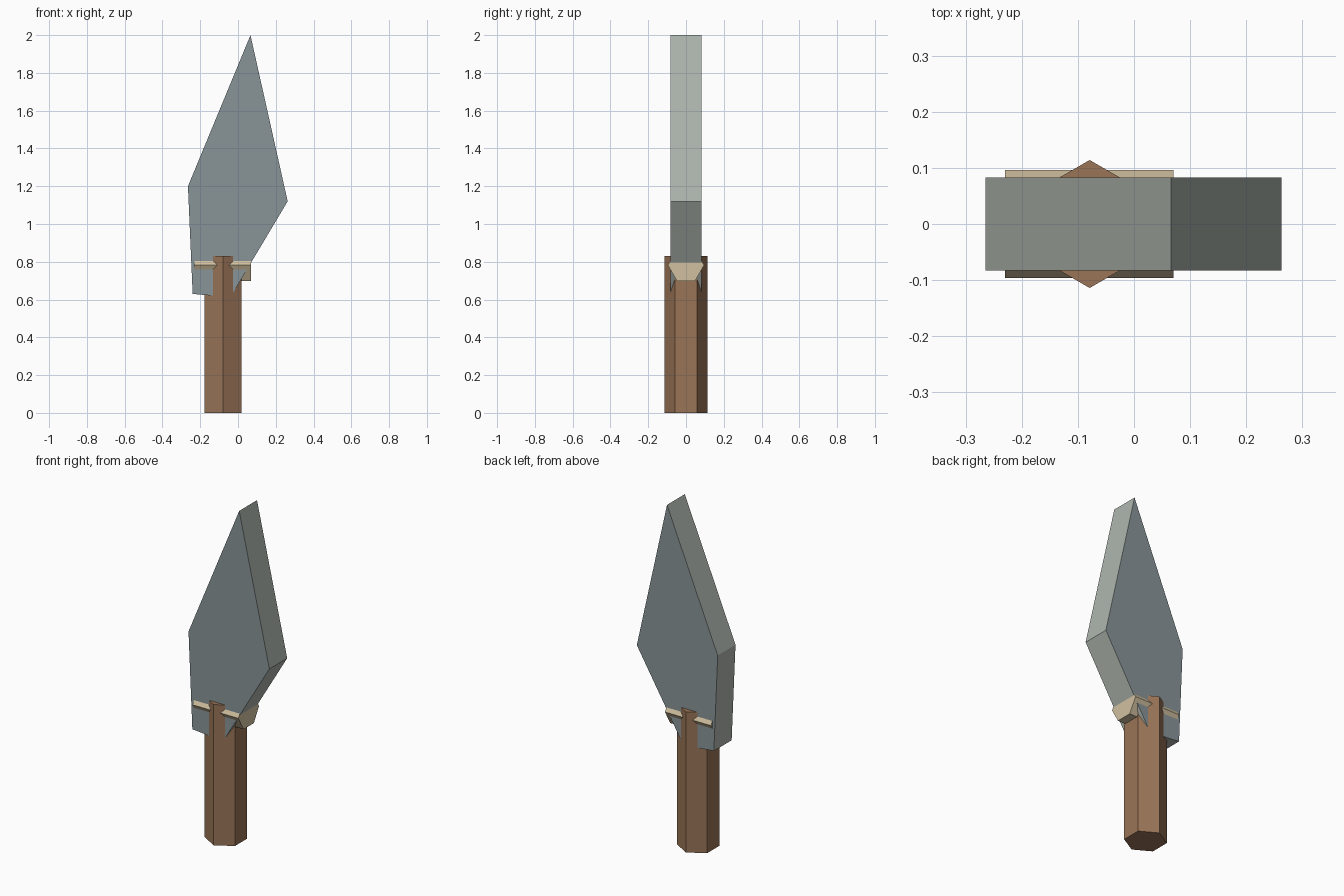
import bpy
import bmesh
from math import cos, sin, pi
from mathutils import Matrix

default = bpy.data.objects.get("Cube")
if default:
    bpy.data.objects.remove(default, do_unlink=True)


def material(name, rgb):
    m = bpy.data.materials.new(name)
    m.use_nodes = True
    colour = (*rgb, 1.0)
    m.diffuse_color = colour
    m.node_tree.nodes["Principled BSDF"].inputs["Base Color"].default_value = colour
    return m


def prism(name, outline, depth, matrix, materials):
    """Extrude a 2D outline symmetrically along its local z, then place it."""
    bm = bmesh.new()
    face = bm.faces.new([bm.verts.new((u, v, -depth / 2)) for u, v in outline])
    top = bmesh.ops.extrude_face_region(bm, geom=[face])["geom"]
    bmesh.ops.translate(bm, vec=(0, 0, depth),
                        verts=[g for g in top if isinstance(g, bmesh.types.BMVert)])
    bm.transform(matrix)
    bmesh.ops.recalc_face_normals(bm, faces=bm.faces)
    mesh = bpy.data.meshes.new(name)
    bm.to_mesh(mesh)
    bm.free()
    for m in materials:
        mesh.materials.append(m)
    obj = bpy.data.objects.new(name, mesh)
    bpy.context.collection.objects.link(obj)
    return obj


def hexagon(radius):
    return [(radius * cos(i * pi / 3), radius * sin(i * pi / 3)) for i in range(6)]


steel = material("blue grey stone", (0.25, 0.30, 0.315))
edge = material("pale grey edge", (0.42, 0.46, 0.42))
wood = material("brown wood", (0.32, 0.175, 0.095))
binding = material("tan binding", (0.64, 0.53, 0.35))

# Flat blade: dark broad sides, pale rim
outline = [(0.066, 2.0), (-0.265, 1.2), (-0.24, 0.63), (-0.04, 0.612), (0.263, 1.12)]
blade = prism("blade", outline, 0.166, Matrix.Rotation(pi / 2, 4, "X"), [steel, edge])
for p in blade.data.polygons:
    p.material_index = 0 if abs(p.normal.y) > 0.9 else 1

# Six-sided handle with ridges facing front and back
prism("handle", hexagon(0.114), 0.83,
      Matrix.Translation((-0.079, 0, 0.415)) @ Matrix.Rotation(pi / 2, 4, "Z"), [wood])

# Six-sided binding bar running through the blade from side to side
prism("binding_bar", hexagon(0.096), 0.3,
      Matrix.Translation((-0.08, 0, 0.782)) @ Matrix.Rotation(pi / 2, 4, "Z")
      @ Matrix.Rotation(pi / 2, 4, "X"), [binding])
